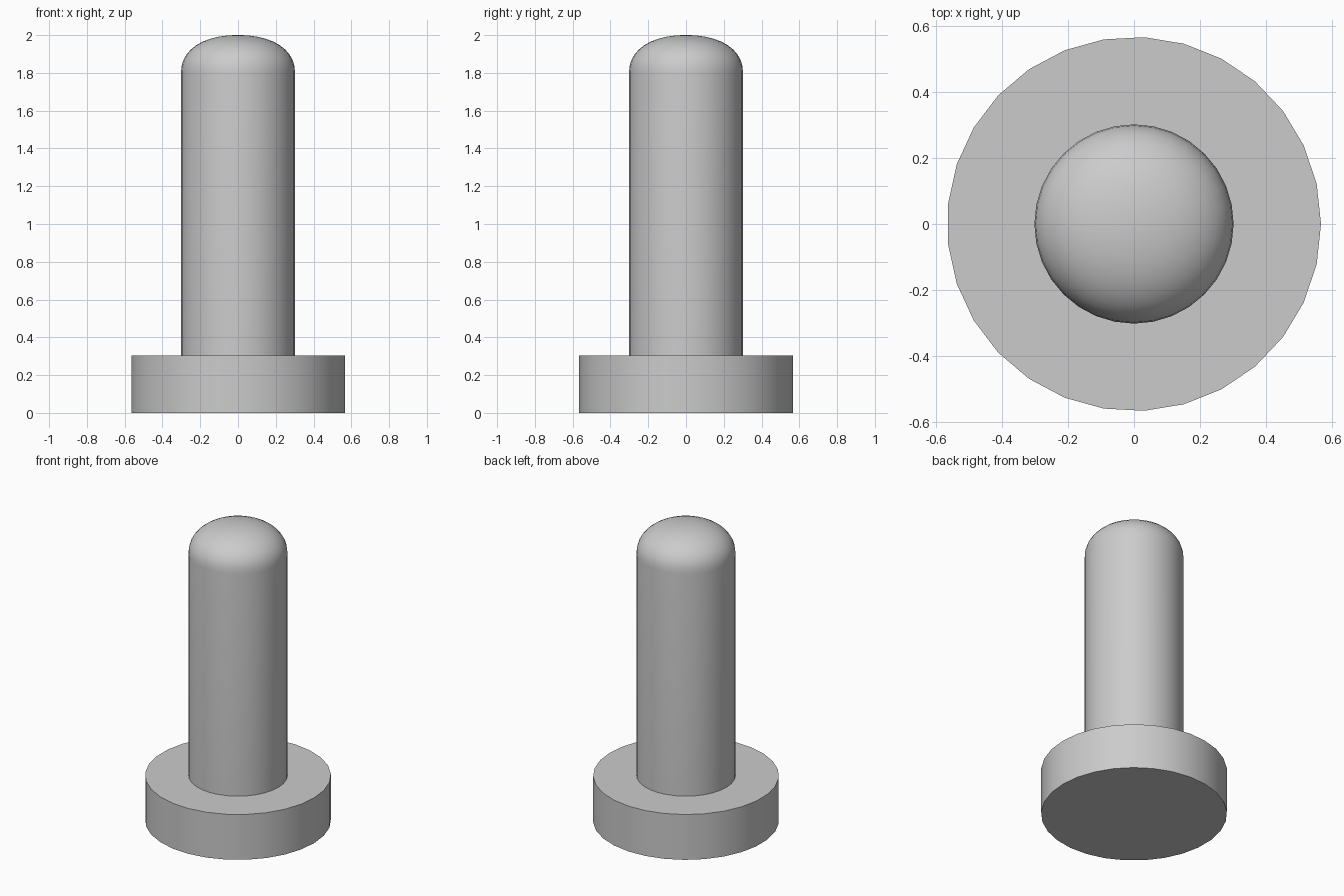
import bpy, bmesh, math

cube = bpy.data.objects.get("Cube")
if cube:
    bpy.data.objects.remove(cube, do_unlink=True)

grey = bpy.data.materials.new("plain grey")
grey.use_nodes = True
colour = (0.6, 0.6, 0.6, 1)
grey.diffuse_color = colour
grey.node_tree.nodes["Principled BSDF"].inputs["Base Color"].default_value = colour


def lathe(name, profile, sides):
    """Turn a bottom-to-top (radius, height) profile into a closed solid."""
    bm = bmesh.new()
    rings = []
    for r, z in profile:
        rings.append([bm.verts.new((r * math.cos(a), r * math.sin(a), z))
                      for a in (math.tau * i / sides for i in range(sides))])
    for low, high in zip(rings, rings[1:]):
        for i in range(sides):
            j = (i + 1) % sides
            bm.faces.new((low[i], low[j], high[j], high[i]))
    bm.faces.new(rings[0][::-1])
    bm.faces.new(rings[-1])
    mesh = bpy.data.meshes.new(name)
    bm.to_mesh(mesh)
    bm.free()
    obj = bpy.data.objects.new(name, mesh)
    bpy.context.collection.objects.link(obj)
    mesh.materials.append(grey)
    bpy.ops.object.select_all(action='DESELECT')
    obj.select_set(True)
    bpy.context.view_layer.objects.active = obj
    bpy.ops.object.shade_smooth_by_angle(angle=math.radians(40))
    return obj


# Round base disc
BASE_TOP = 0.305
lathe("base_disc", [(0.567, 0), (0.567, BASE_TOP)], 29)

# Pin with a softly squared dome on top
RADIUS, SHOULDER, DOME, STEPS = 0.302, 1.8, 0.2, 10
pin = [(RADIUS, BASE_TOP - 0.01)]
for k in range(STEPS):
    t = math.pi / 2 * k / STEPS
    pin.append((RADIUS * math.cos(t) ** 0.9, SHOULDER + DOME * math.sin(t) ** 0.9))
pin.append((0.02, SHOULDER + DOME))
lathe("pin", pin, 32)
